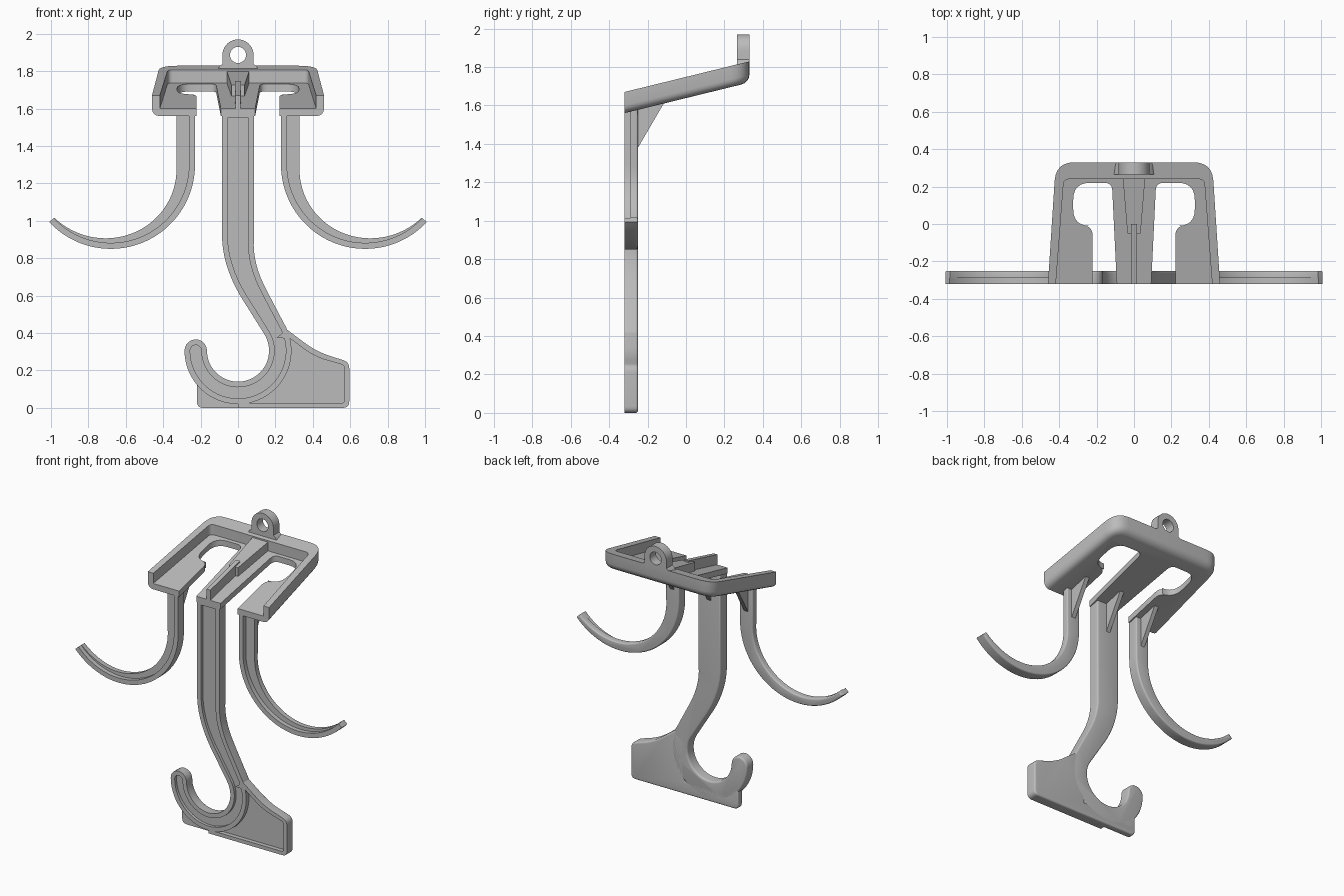
import bpy, bmesh
from math import sin, cos, pi, radians
from mathutils import Vector

if "Cube" in bpy.data.objects:
    bpy.data.objects.remove(bpy.data.objects["Cube"])

grey = bpy.data.materials.new("plain_grey")
grey.use_nodes = True
grey.diffuse_color = (0.5, 0.5, 0.5, 1)
grey.node_tree.nodes["Principled BSDF"].inputs["Base Color"].default_value = (0.5, 0.5, 0.5, 1)

FRONT, BACK = -0.32, -0.25


def rounded(corners, steps=6):
    """Outline from (x, y, radius) corners."""
    out = []
    for i, (x, y, r) in enumerate(corners):
        p = Vector((x, y))
        if r == 0:
            out.append(p)
            continue
        a = p + (Vector(corners[i - 1][:2]) - p).normalized() * r
        b = p + (Vector(corners[(i + 1) % len(corners)][:2]) - p).normalized() * r
        for k in range(steps + 1):
            t = k / steps
            out.append(a * (1 - t) ** 2 + p * (2 * t * (1 - t)) + b * t * t)
    return out


def circle(x, y, r, n=32):
    return [(x + r * cos(2 * pi * k / n), y + r * sin(2 * pi * k / n)) for k in range(n)]


def prism(name, outline, lo, hi, axis="Y", tilt=False, soft=0, soft_end=0):
    """Extrude an outline from lo to hi; soft rounds the edges of one cap."""
    place = {"X": lambda u, v, d: (d, u, v), "Y": lambda u, v, d: (u, d, v),
             "Z": lambda u, v, d: (u, v, d)}[axis]
    bm = bmesh.new()
    rings = [[bm.verts.new(place(p[0], p[1], d)) for p in outline] for d in (lo, hi)]
    caps = [bm.faces.new(r) for r in rings]
    n = len(outline)
    for i in range(n):
        j = (i + 1) % n
        bm.faces.new((rings[0][i], rings[0][j], rings[1][j], rings[1][i]))
    bmesh.ops.recalc_face_normals(bm, faces=bm.faces)
    if soft:
        edges = [e for e in caps[soft_end].edges
                 if not (tilt and all(v.co.y < FRONT + 0.01 for v in e.verts))]
        bmesh.ops.bevel(bm, geom=edges, offset=soft, segments=4, profile=0.5,
                        affect="EDGES", clamp_overlap=True)
    if tilt:  # the tray rises towards the wall
        for v in bm.verts:
            v.co.z += 1.56 + 0.245 * (v.co.y - FRONT)
    me = bpy.data.meshes.new(name)
    bm.to_mesh(me)
    bm.free()
    me.materials.append(grey)
    ob = bpy.data.objects.new(name, me)
    bpy.context.collection.objects.link(ob)
    return ob


def cut(ob, *cutters):
    """Subtract cutters, then drop them."""
    for c in cutters:
        mod = ob.modifiers.new("cut", "BOOLEAN")
        mod.operation, mod.solver, mod.object = "DIFFERENCE", "EXACT", c
    bpy.context.view_layer.update()
    me = bpy.data.meshes.new_from_object(ob.evaluated_get(bpy.context.evaluated_depsgraph_get()))
    ob.modifiers.clear()
    ob.data = me
    for c in cutters:
        bpy.data.objects.remove(c)


def strip(path, inset=0):
    """Outline around a path of (x, z, half width), round at its end."""
    left, right = [], []
    for i, (x, z, h) in enumerate(path):
        a, b = path[max(i - 1, 0)], path[min(i + 1, len(path) - 1)]
        d = Vector((b[0] - a[0], b[1] - a[1])).normalized()
        nrm = Vector((-d.y, d.x)) * (h - inset)
        left.append(Vector((x, z)) + nrm)
        right.append(Vector((x, z)) - nrm)
    tip = Vector(path[-1][:2])
    cap = [tip + nrm * cos(k * pi / 10) + d * (h - inset) * sin(k * pi / 10) for k in range(1, 10)]
    return left + cap + right[::-1]


# Tray with a pocket and two slots open to the front
tray = prism("tray", rounded([(-0.46, FRONT, 0), (0.46, FRONT, 0), (0.418, 0.33, 0.1),
                              (-0.418, 0.33, 0.1)]), 0, 0.11, "Z", True, 0.04)
cutters = [prism("pocket", rounded([(-0.424, -0.4, 0), (0.424, -0.4, 0), (0.375, 0.24, 0.03),
                                    (-0.375, 0.24, 0.03)]), 0.04, 0.3, "Z", True)]
for s in (-1, 1):
    slot = rounded([(0.088, -0.4, 0), (0.118, 0.22, 0.04), (0.325, 0.22, 0.09),
                    (0.325, -0.01, 0.09), (0.222, -0.01, 0.05), (0.222, -0.4, 0)])
    cutters.append(prism("slot", [(s * p.x, p.y) for p in slot], -0.2, 0.3, "Z", True))
cut(tray, *cutters)

# Ribs along the middle of the tray
prism("wide_rib", [(-0.035, -0.05), (0.035, -0.05), (0.06, 0.25), (-0.06, 0.25)],
      0.03, 0.1, "Z", True)
prism("thin_rib", [(-0.014, FRONT), (0.014, FRONT), (0.016, 0), (-0.016, 0)],
      0.03, 0.11, "Z", True)

# Hanging eyelet
eyelet = prism("eyelet", rounded([(-0.12, 1.79, 0), (0.12, 1.79, 0), (0.1, 1.825, 0),
                                  (0.083, 1.84, 0)]) +
               [(0.083 * cos(k * pi / 20), 1.887 + 0.083 * sin(k * pi / 20)) for k in range(21)] +
               [(-0.083, 1.84), (-0.1, 1.825)], 0.265, 0.33)
cut(eyelet, prism("eyelet_hole", circle(0, 1.887, 0.043), 0.2, 0.4))

# Main stem curling into the lower hook
path = [(0, 1.59, 0.085), (0, 0.9, 0.085)]
start, ctrl, end = Vector((0, 0.9)), Vector((0, 0.75)), Vector((0.1, 0.585))
for k in range(1, 9):
    t = k / 8
    p = start * (1 - t) ** 2 + ctrl * (2 * t * (1 - t)) + end * t * t
    path.append((p.x, p.y, 0.085 - 0.018 * t))
for k in range(37):
    a = radians(32 - 212 * k / 36)
    path.append((0.226 * cos(a), 0.306 + 0.226 * sin(a), 0.06))
stem = prism("main_hook", strip(path), FRONT, BACK, soft=0.012, soft_end=1)
inner = [(0, 1.55, 0.085)] + path[1:]
cut(stem, prism("stem_recess", strip(inner, 0.03), FRONT - 0.1, FRONT + 0.02))

# Foot plate behind the lower hook
foot = prism("foot_plate", rounded([(-0.22, 0, 0.035), (0.595, 0, 0.035), (0.595, 0.245, 0.035),
                                    (0.42, 0.3, 0.08), (0.26, 0.42, 0), (0.19, 0.36, 0),
                                    (0.19, 0.09, 0), (-0.12, 0.09, 0), (-0.22, 0.15, 0)]),
             FRONT, BACK, soft=0.012, soft_end=1)
cut(foot, prism("foot_recess", rounded([(-0.3, -0.1, 0), (0, -0.1, 0), (0, 0.025, 0),
                                        (0.568, 0.025, 0.015), (0.568, 0.228, 0.015),
                                        (0.41, 0.273, 0.07), (0.28, 0.37, 0), (0.1, 0.38, 0),
                                        (-0.3, 0.38, 0)]), FRONT - 0.1, FRONT + 0.03))

# Side hooks: a thin web with a deep rim along the outer edge
def arc_edge(side, depth):
    pts = [(side * (0.23 + depth(0)), 1.58)]
    for k in range(33):
        t = k / 32
        a, r = radians(180 + 137 * t), 0.45 - depth(t)
        pts.append((side * (0.68 + r * cos(a)), 1.3 + r * sin(a)))
    return pts


for s, label in ((1, "left"), (-1, "right")):
    outer = arc_edge(s, lambda t: 0)
    web = arc_edge(s, lambda t: 0.1 - 0.065 * t)
    rim = arc_edge(s, lambda t: 0.032)
    prism(label + "_hook_web", outer + web[::-1], FRONT + 0.03, BACK, soft=0.01, soft_end=1)
    prism(label + "_hook_rim", outer + rim[::-1], FRONT, BACK - 0.015)

# Triangular gussets under the tray
for x, label in ((-0.28, "right"), (0, "middle"), (0.28, "left")):
    prism(label + "_gusset", [(-0.27, 1.36), (-0.25, 1.38), (-0.11, 1.62), (-0.27, 1.59)],
          x - 0.015, x + 0.015, "X")

# Smooth curved walls, keep corners crisp
for ob in bpy.context.collection.objects:
    if ob.type == "MESH" and ob.data.materials and ob.data.materials[0] == grey:
        ob.data.shade_smooth()
        ob.data.set_sharp_from_angle(angle=radians(30))
